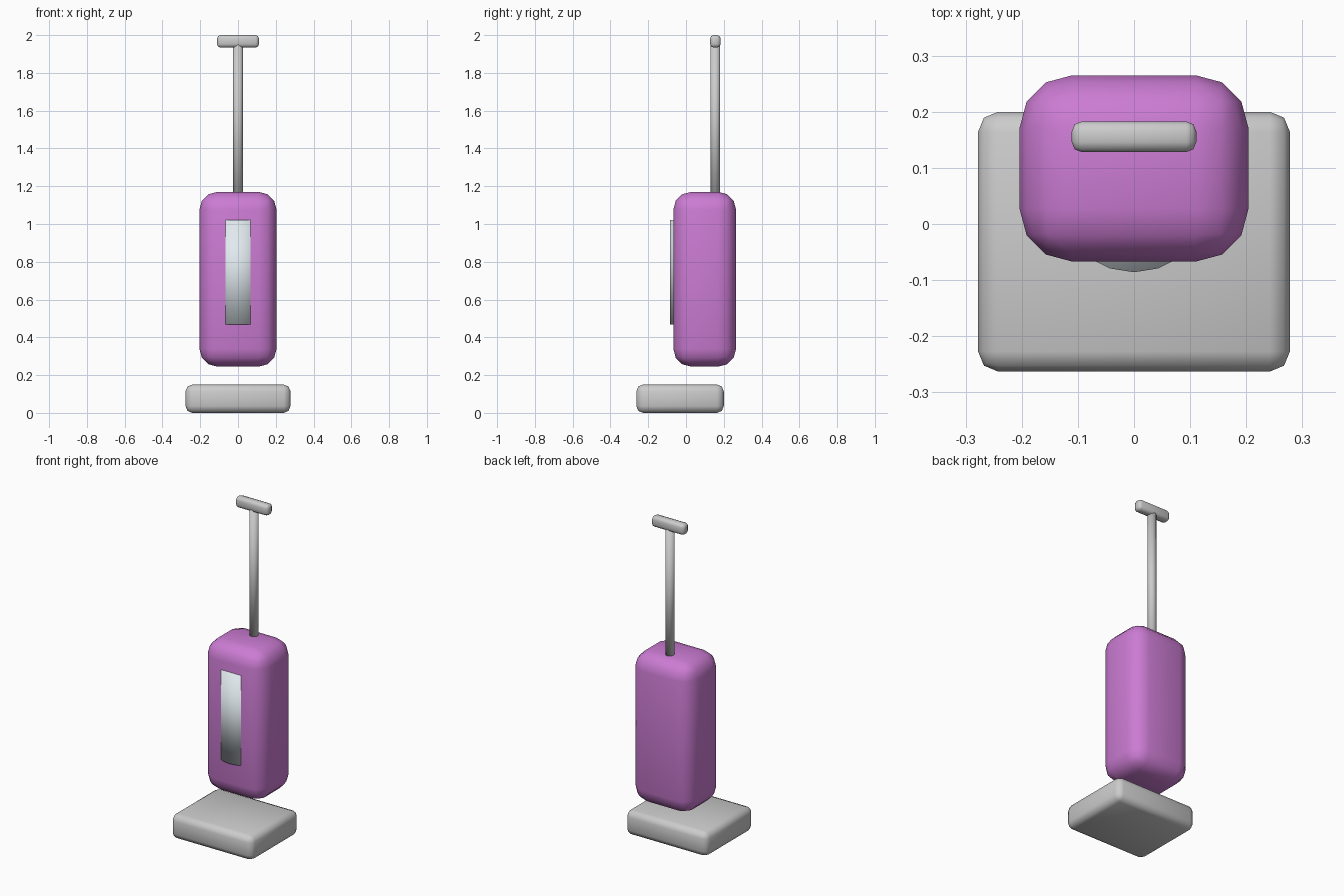
import bpy

if "Cube" in bpy.data.objects:
    bpy.data.objects.remove(bpy.data.objects["Cube"])


def paint(obj, name, color):
    mat = bpy.data.materials.new(name)
    mat.diffuse_color = color
    mat.use_nodes = True
    mat.node_tree.nodes["Principled BSDF"].inputs["Base Color"].default_value = mat.diffuse_color
    obj.data.materials.append(mat)


def rounded_box(name, lo, hi, radius, segments):
    centre = [(a + b) / 2 for a, b in zip(lo, hi)]
    bpy.ops.mesh.primitive_cube_add(size=1, location=centre)
    obj = bpy.context.object
    obj.name = name
    obj.scale = [b - a for a, b in zip(lo, hi)]
    bpy.ops.object.transform_apply(location=False, rotation=False, scale=True)
    bevel = obj.modifiers.new("rounding", 'BEVEL')
    bevel.width = radius
    bevel.segments = segments
    bpy.ops.object.shade_smooth()
    return obj


def upright_cylinder(name, x, y, z0, z1, radius, sides):
    bpy.ops.mesh.primitive_cylinder_add(vertices=sides, radius=radius, depth=z1 - z0,
                                        location=(x, y, (z0 + z1) / 2))
    obj = bpy.context.object
    obj.name = name
    bpy.ops.object.shade_smooth()
    return obj


# Floor head
rounded_box("floor_head", (-0.278, -0.263, 0.0), (0.278, 0.2, 0.15), 0.036, 2)

# Main body
body = rounded_box("body", (-0.204, -0.067, 0.245), (0.204, 0.265, 1.17), 0.094, 3)
paint(body, "purple", (0.6, 0.2, 0.65, 1))

# Dust canister, mostly sunk into the front of the body
canister = upright_cylinder("dust_canister", 0, 0.055, 0.468, 1.022, 0.141, 20)
paint(canister, "pale_silver", (0.75, 0.82, 0.86, 1))

# Handle pole and cross grip
upright_cylinder("handle_pole", 0, 0.155, 1.08, 1.96, 0.026, 12)
rounded_box("grip", (-0.111, 0.128, 1.934), (0.111, 0.183, 2.0), 0.018, 2)
